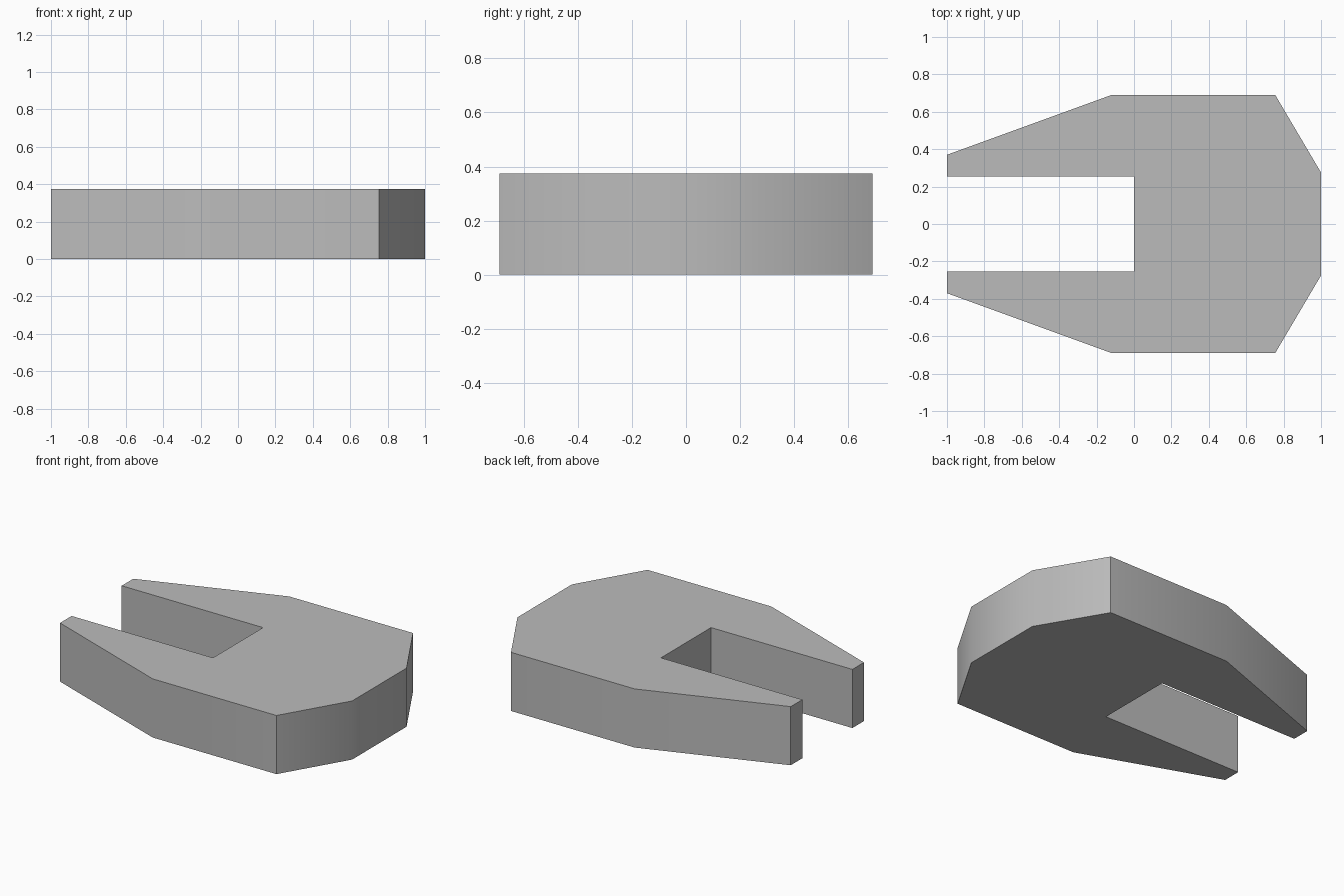
import bpy
import bmesh
import math

cube = bpy.data.objects.get("Cube")
if cube:
    bpy.data.objects.remove(cube, do_unlink=True)

HEIGHT = 0.375

grey = bpy.data.materials.new("plain grey")
grey.use_nodes = True
colour = (0.5, 0.5, 0.5, 1)
grey.diffuse_color = colour
grey.node_tree.nodes["Principled BSDF"].inputs["Base Color"].default_value = colour

# Half outline of the fork, from the slot floor round to the blunt end
half = [(0, 0.253), (-1, 0.253), (-1, 0.37), (-0.12, 0.69), (0.755, 0.69), (1, 0.275)]
outline = half + [(x, -y) for x, y in reversed(half)]

# Extrude the mirrored outline into a solid plate
bm = bmesh.new()
base = bm.faces.new([bm.verts.new((x, y, 0)) for x, y in outline])
top = bmesh.ops.extrude_face_region(bm, geom=[base], use_keep_orig=True)
bmesh.ops.translate(bm, vec=(0, 0, HEIGHT),
                    verts=[v for v in top["geom"] if isinstance(v, bmesh.types.BMVert)])
bmesh.ops.recalc_face_normals(bm, faces=bm.faces)

mesh = bpy.data.meshes.new("forked_plate")
bm.to_mesh(mesh)
bm.free()
mesh.materials.append(grey)
plate = bpy.data.objects.new("forked_plate", mesh)
bpy.context.collection.objects.link(plate)

# Soften the shallow bends and keep the steep corners crisp
bpy.ops.object.select_all(action="DESELECT")
plate.select_set(True)
bpy.context.view_layer.objects.active = plate
bpy.ops.object.shade_smooth_by_angle(angle=math.radians(45))
